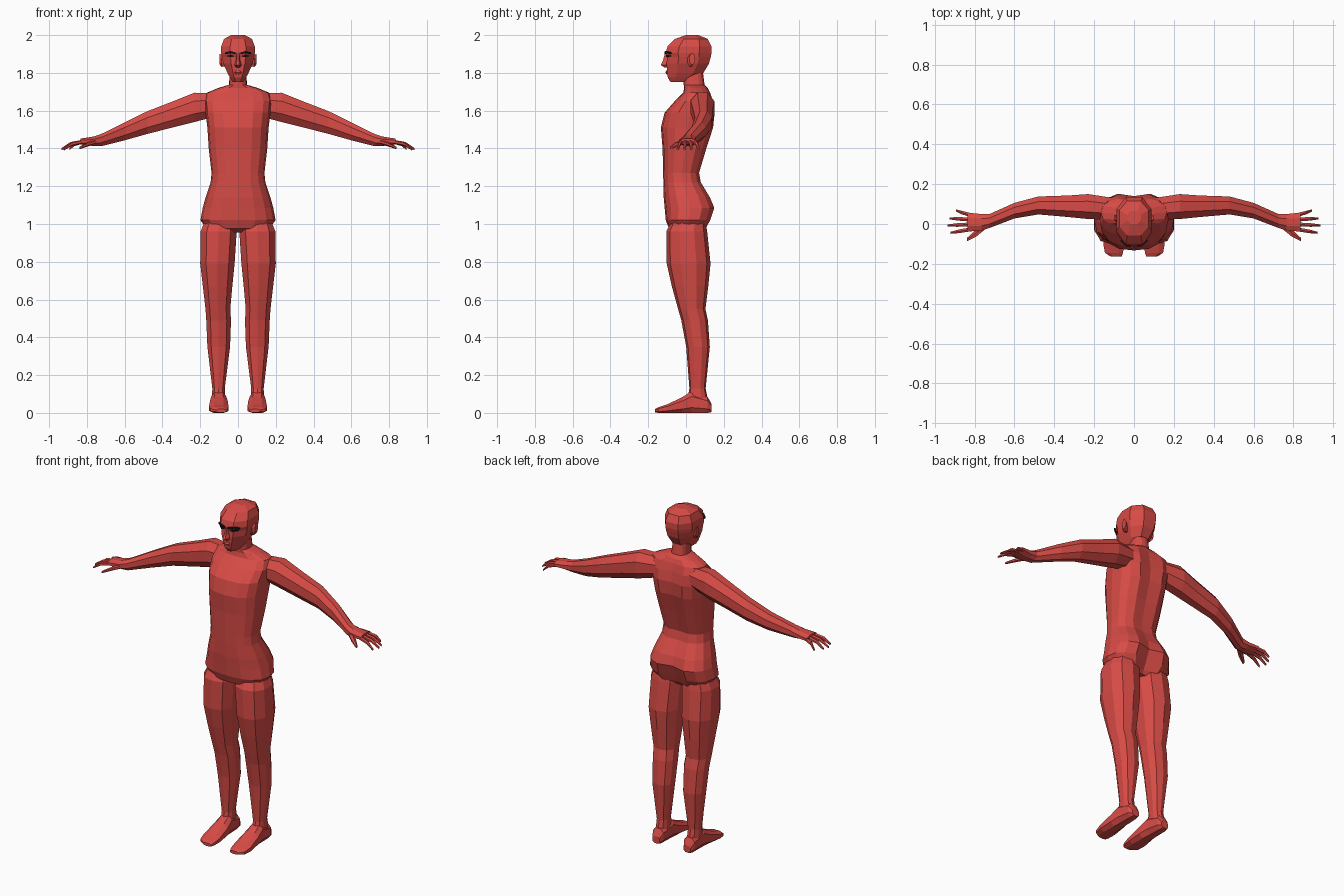
import bpy, bmesh, math


def material(name, rgb):
    m = bpy.data.materials.new(name)
    m.diffuse_color = (*rgb, 1)
    return m


RED = material("red skin", (0.68, 0.07, 0.06))
BLACK = material("black hair", (0.008, 0.008, 0.008))


def unit_ring(n, power, offset):
    """Rounded polygon that exactly fills the -1..1 square."""
    pts = []
    for k in range(n):
        a = 2 * math.pi * (k + (0.5 if offset else 0)) / n
        c, s = math.cos(a), math.sin(a)
        pts.append((math.copysign(abs(c) ** (2 / power), c),
                    math.copysign(abs(s) ** (2 / power), s)))
    mx = max(abs(p[0]) for p in pts)
    my = max(abs(p[1]) for p in pts)
    return [(p[0] / mx, p[1] / my) for p in pts]


def loft(name, axis, sections, n=8, power=2.0, offset=True, side=1, mat=RED):
    """Skin sections (position, a0, a1, b0, b1[, back groove]) along an axis."""
    bm = bmesh.new()
    ring = unit_ring(n, power, offset)
    rings = []
    for sec in sections:
        t, a0, a1, b0, b1 = sec[:5]
        row = []
        for k, (u, v) in enumerate(ring):
            a = (a0 + a1) / 2 + u * (a1 - a0) / 2
            b = (b0 + b1) / 2 + v * (b1 - b0) / 2
            if len(sec) > 5 and k == n // 4:
                b -= sec[5]
            co = {"x": (t, a, b), "y": (a, t, b), "z": (a, b, t)}[axis]
            row.append(bm.verts.new((co[0] * side, co[1], co[2])))
        rings.append(row)
    for r0, r1 in zip(rings, rings[1:]):
        for k in range(n):
            j = (k + 1) % n
            bm.faces.new((r0[k], r0[j], r1[j], r1[k]))
    bm.faces.new(rings[0])
    bm.faces.new(rings[-1])
    bmesh.ops.recalc_face_normals(bm, faces=bm.faces)
    me = bpy.data.meshes.new(name)
    bm.to_mesh(me)
    bm.free()
    me.materials.append(mat)
    ob = bpy.data.objects.new(name, me)
    bpy.context.scene.collection.objects.link(ob)
    return ob


def symmetric(width_sections):
    return [(s[0], -s[1], s[1], *s[2:]) for s in width_sections]


def merge(base, parts):
    """Boolean-union the parts into the base and remove them."""
    bpy.context.view_layer.objects.active = base
    for p in parts:
        mod = base.modifiers.new("union", 'BOOLEAN')
        mod.operation = 'UNION'
        mod.solver = 'EXACT'
        mod.object = p
        bpy.ops.object.modifier_apply(modifier=mod.name)
        bpy.data.objects.remove(p)


# Torso with neck: height, half width, front, back, spine groove
torso = loft("body", "z", symmetric([
    (0.955, 0.08, -0.05, 0.07, 0.0),
    (0.975, 0.165, -0.09, 0.11, 0.03),
    (1.02, 0.199, -0.107, 0.135, 0.035),
    (1.085, 0.187, -0.113, 0.158, 0.03),
    (1.14, 0.172, -0.118, 0.135, 0.018),
    (1.22, 0.145, -0.12, 0.085, 0.01),
    (1.27, 0.14, -0.121, 0.075, 0.01),
    (1.40, 0.155, -0.124, 0.115, 0.015),
    (1.51, 0.162, -0.133, 0.152, 0.02),
    (1.59, 0.172, -0.113, 0.160, 0.02),
    (1.65, 0.178, -0.06, 0.150, 0.02),
    (1.695, 0.165, -0.015, 0.132, 0.01),
    (1.72, 0.105, -0.01, 0.115, 0.0),
    (1.737, 0.048, -0.012, 0.098, 0.0),
    (1.82, 0.042, -0.014, 0.088, 0.0)]), n=16, power=2.5, offset=False)

limbs = []
for s in (-1, 1):
    # Leg: height, inner x, outer x, front, back
    limbs.append(loft("leg", "z", [
        (1.03, 0.03, 0.17, -0.07, 0.10),
        (0.96, 0.007, 0.198, -0.104, 0.112),
        (0.79, 0.018, 0.200, -0.102, 0.130),
        (0.67, 0.030, 0.186, -0.075, 0.118),
        (0.55, 0.041, 0.172, -0.042, 0.103),
        (0.49, 0.037, 0.168, -0.025, 0.116),
        (0.35, 0.042, 0.162, 0.001, 0.126),
        (0.13, 0.070, 0.136, 0.018, 0.104),
        (0.06, 0.068, 0.138, 0.005, 0.118)], n=10, power=2.3, side=s))
    # Foot: y, inner x, outer x, sole, top
    limbs.append(loft("foot", "y", [
        (0.136, 0.08, 0.125, 0.004, 0.045),
        (0.115, 0.068, 0.138, 0, 0.085),
        (0.03, 0.062, 0.142, 0, 0.115),
        (-0.02, 0.054, 0.148, 0, 0.083),
        (-0.10, 0.050, 0.154, 0, 0.045),
        (-0.145, 0.055, 0.146, 0, 0.03),
        (-0.164, 0.062, 0.115, 0.002, 0.02)], power=2.6, side=s))
    # Arm and palm: x, front, back, bottom, top
    limbs.append(loft("arm", "x", [
        (0.10, 0.02, 0.13, 1.575, 1.69),
        (0.23, 0.025, 0.150, 1.54, 1.695),
        (0.33, 0.035, 0.143, 1.515, 1.655),
        (0.48, 0.048, 0.138, 1.477, 1.597),
        (0.60, 0.028, 0.106, 1.443, 1.538),
        (0.725, -0.02, 0.050, 1.412, 1.476),
        (0.765, -0.033, 0.050, 1.413, 1.463),
        (0.835, -0.038, 0.057, 1.421, 1.452)], n=8, power=2.1, side=s))
    # Fingers: base y, knuckle y, tip y, length in x
    for y0, y1, y2, tip in ((-0.026, -0.037, -0.044, 0.92),
                            (-0.002, -0.005, -0.007, 0.935),
                            (0.022, 0.026, 0.028, 0.925),
                            (0.044, 0.058, 0.068, 0.893)):
        mid = (0.83 + tip) / 2 + 0.005
        limbs.append(loft("finger", "x", [
            (0.815, y0 - 0.010, y0 + 0.010, 1.426, 1.447),
            (mid, y1 - 0.009, y1 + 0.009, 1.413, 1.434),
            (tip, y2 - 0.005, y2 + 0.005, 1.390, 1.402)], n=6, side=s))
    # Thumb
    limbs.append(loft("thumb", "x", [
        (0.745, -0.025, 0.010, 1.424, 1.450),
        (0.79, -0.062, -0.025, 1.412, 1.436),
        (0.838, -0.086, -0.070, 1.396, 1.410)], n=6, side=s))
merge(torso, limbs)

# Head: height, half width, front, back
head = loft("head", "z", symmetric([
    (1.753, 0.028, -0.083, 0.01),
    (1.775, 0.042, -0.096, 0.05),
    (1.80, 0.056, -0.100, 0.092),
    (1.85, 0.078, -0.103, 0.122),
    (1.885, 0.086, -0.100, 0.131),
    (1.905, 0.089, -0.108, 0.135),
    (1.94, 0.089, -0.098, 0.135),
    (1.98, 0.074, -0.058, 0.115),
    (2.00, 0.035, 0.0, 0.065)]), power=2.3)

# Nose, lips and ears
face = [
    loft("nose", "z", symmetric([
        (1.828, 0.012, -0.113, -0.08),
        (1.842, 0.019, -0.134, -0.08),
        (1.865, 0.012, -0.122, -0.08),
        (1.905, 0.008, -0.111, -0.08)]), n=6, offset=False),
    loft("lips", "z", symmetric([
        (1.792, 0.012, -0.103, -0.08),
        (1.802, 0.023, -0.109, -0.08),
        (1.812, 0.012, -0.105, -0.08)]), n=8, offset=False)]
for s in (-1, 1):
    face.append(loft("ear", "x", [
        (0.06, 0.010, 0.035, 1.835, 1.89),
        (0.088, 0.008, 0.042, 1.832, 1.897),
        (0.098, 0.018, 0.048, 1.845, 1.902)], n=8, side=s))
merge(head, face)

# Eyebrows and eyes: thin dark plates wrapped round the brow
for s, word in ((-1, "right"), (1, "left")):
    loft(word + "_eyebrow", "x", [
        (0.012, -0.114, -0.105, 1.899, 1.908),
        (0.040, -0.112, -0.103, 1.903, 1.916),
        (0.068, -0.087, -0.078, 1.900, 1.909)], n=4, side=s, mat=BLACK)
    loft(word + "_eye", "x", [
        (0.020, -0.106, -0.098, 1.886, 1.891),
        (0.038, -0.106, -0.098, 1.884, 1.896),
        (0.058, -0.088, -0.080, 1.887, 1.892)], n=4, side=s, mat=BLACK)
